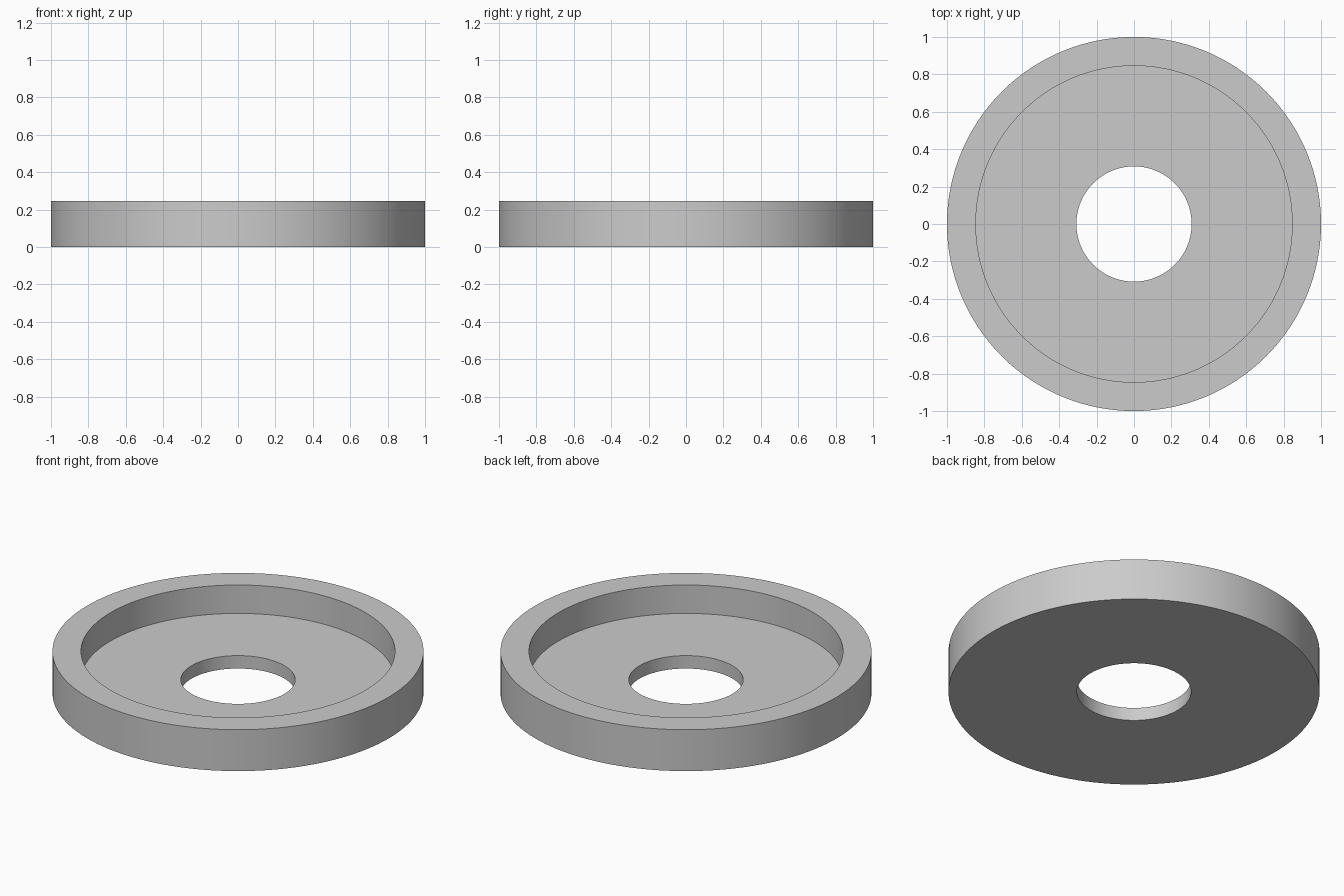
import bpy
import bmesh
import math

cube = bpy.data.objects.get("Cube")
if cube:
    bpy.data.objects.remove(cube, do_unlink=True)

# Dimensions
OUTER_R, RECESS_R, HOLE_R = 1.0, 0.846, 0.308
HEIGHT, FLOOR = 0.246, 0.077
SEGMENTS = 128

# Plain grey material
grey = bpy.data.materials.new("plain_grey")
grey.use_nodes = True
color = (0.6, 0.6, 0.6, 1.0)
grey.diffuse_color = color
grey.node_tree.nodes["Principled BSDF"].inputs["Base Color"].default_value = color

# Closed cross-section (radius, height) of the recessed ring
profile = [
    (HOLE_R, 0), (OUTER_R, 0), (OUTER_R, HEIGHT),
    (RECESS_R, HEIGHT), (RECESS_R, FLOOR), (HOLE_R, FLOOR),
]

# Revolve the cross-section around z
bm = bmesh.new()
verts = [bm.verts.new((r, 0, z)) for r, z in profile]
edges = [bm.edges.new((v, verts[(i + 1) % len(verts)])) for i, v in enumerate(verts)]
bmesh.ops.spin(bm, geom=verts + edges, cent=(0, 0, 0), axis=(0, 0, 1),
               angle=math.tau, steps=SEGMENTS, use_merge=True)
bmesh.ops.remove_doubles(bm, verts=bm.verts, dist=0.0001)
bmesh.ops.recalc_face_normals(bm, faces=bm.faces)
mesh = bpy.data.meshes.new("recessed_ring")
bm.to_mesh(mesh)
bm.free()
mesh.materials.append(grey)

ring = bpy.data.objects.new("recessed_ring", mesh)
bpy.context.collection.objects.link(ring)

# Smooth round walls with sharp rims
bpy.ops.object.select_all(action="DESELECT")
ring.select_set(True)
bpy.context.view_layer.objects.active = ring
bpy.ops.object.shade_smooth_by_angle(angle=math.radians(30))
